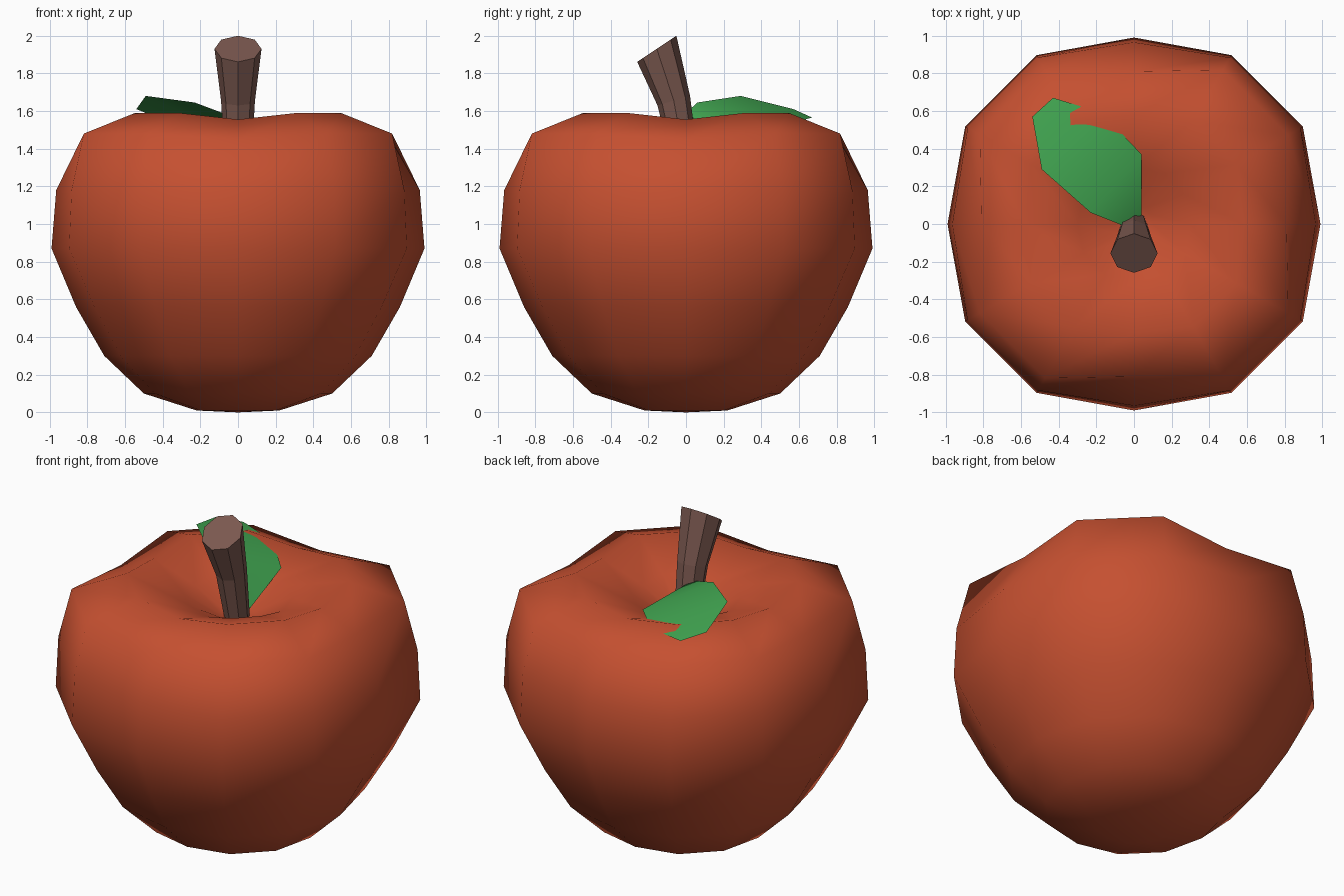
import bpy, bmesh, math
from mathutils import Vector

if "Cube" in bpy.data.objects:
    bpy.data.objects.remove(bpy.data.objects["Cube"])


def material(name, rgb):
    m = bpy.data.materials.new(name)
    m.diffuse_color = (*rgb, 1.0)
    m.use_nodes = True
    m.node_tree.nodes["Principled BSDF"].inputs["Base Color"].default_value = m.diffuse_color
    return m


def make_object(name, bm, mat, smooth):
    bmesh.ops.recalc_face_normals(bm, faces=bm.faces[:])
    mesh = bpy.data.meshes.new(name)
    bm.to_mesh(mesh)
    bm.free()
    mesh.materials.append(mat)
    for p in mesh.polygons:
        p.use_smooth = smooth
    obj = bpy.data.objects.new(name, mesh)
    bpy.context.collection.objects.link(obj)
    return obj


def loft(bm, rings):
    """Bridge successive closed rings of points, returning the vertex rings."""
    vr = [[bm.verts.new(p) for p in ring] for ring in rings]
    for a, b in zip(vr, vr[1:]):
        n = len(a)
        for i in range(n):
            j = (i + 1) % n
            bm.faces.new((a[i], a[j], b[j], b[i]))
    return vr


def cap(bm, ring, centre):
    c = bm.verts.new(centre)
    for i in range(len(ring)):
        bm.faces.new((ring[i], ring[(i + 1) % len(ring)], c))


red = material("apple red", (0.56, 0.08, 0.03))
brown = material("stem brown", (0.20, 0.10, 0.08))
green = material("leaf green", (0.055, 0.39, 0.085))

# Apple body: 12 sides, four low sides and eight fuller shoulders
# each row: radius and height on the sides, then on the shoulders
rows = [
    (0.22, 0.01, 0.23, 0.01),
    (0.50, 0.10, 0.51, 0.10),
    (0.71, 0.30, 0.72, 0.30),
    (0.86, 0.56, 0.88, 0.56),
    (0.99, 0.87, 1.035, 0.87),
    (0.965, 1.18, 1.02, 1.18),
    (0.81, 1.45, 0.945, 1.48),
    (0.58, 1.555, 0.63, 1.59),
    (0.30, 1.46, 0.31, 1.48),
    (0.10, 1.36, 0.10, 1.36),
]
rings = []
for r0, z0, r1, z1 in rows:
    ring = []
    for i in range(12):
        a = math.radians(30 * i)
        r, z = (r0, z0) if i % 3 == 0 else (r1, z1)
        ring.append((r * math.cos(a), r * math.sin(a), z))
    rings.append(ring)
bm = bmesh.new()
vr = loft(bm, rings)
cap(bm, vr[0], (0, 0, 0))
cap(bm, vr[-1], (0, 0, 1.34))
make_object("apple_body", bm, red, True)

# Stem: eight-sided, bending forward and widening upward
# each section: centre y, centre z, radius, forward tilt in radians
rings = []
for y, z, r, tilt in [(0.0, 1.30, 0.07, 0.0),
                      (-0.065, 1.655, 0.09, 0.29),
                      (-0.155, 1.93, 0.125, 0.588)]:
    side, back = Vector((1, 0, 0)), Vector((0, math.cos(tilt), math.sin(tilt)))
    rings.append([Vector((0, y, z)) + r * (side * math.cos(k * math.pi / 4)
                  + back * math.sin(k * math.pi / 4)) for k in range(8)])
bm = bmesh.new()
vr = loft(bm, rings)
bm.faces.new(vr[0])
bm.faces.new(vr[-1])
make_object("stem", bm, brown, False)

# Leaf: thin twisted sheet from the stem base, left and right edge points
left = [(-0.03, -0.02, 1.57), (-0.23, 0.06, 1.645), (-0.49, 0.29, 1.68), (-0.54, 0.57, 1.61)]
right = [(0.04, 0.05, 1.38), (0.04, 0.37, 1.52), (-0.17, 0.59, 1.544), (-0.43, 0.67, 1.565)]
bm = bmesh.new()
lv = [bm.verts.new(p) for p in left]
rv = [bm.verts.new(p) for p in right]
for i in range(3):
    bm.faces.new((lv[i], rv[i], rv[i + 1], lv[i + 1]))
leaf = make_object("leaf", bm, green, True)
